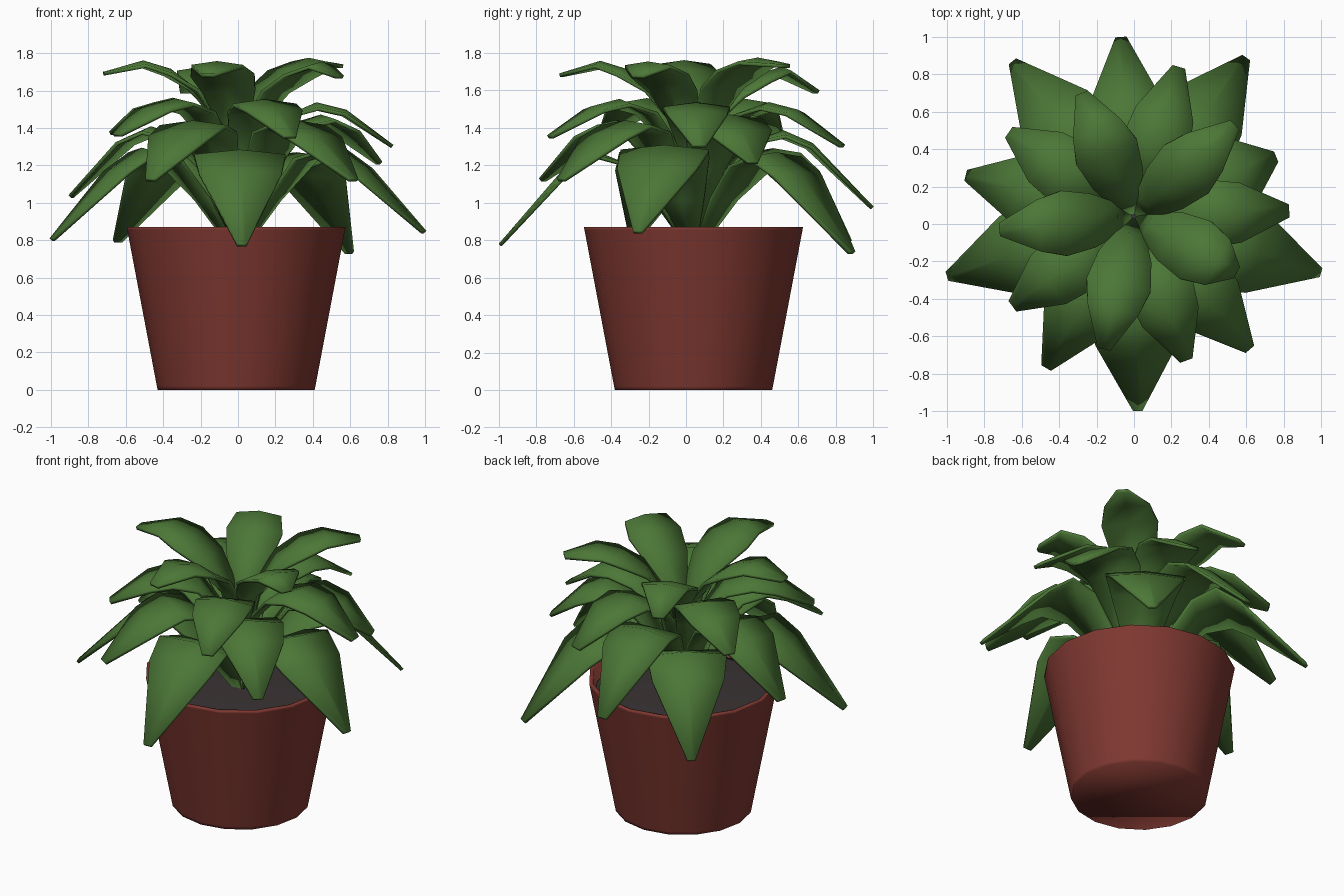
import bpy, bmesh, math
from mathutils import Vector

if "Cube" in bpy.data.objects:
    bpy.data.objects.remove(bpy.data.objects["Cube"])


def material(name, rgb):
    m = bpy.data.materials.new(name)
    m.diffuse_color = (*rgb, 1)
    m.use_nodes = True
    m.node_tree.nodes["Principled BSDF"].inputs["Base Color"].default_value = m.diffuse_color
    return m


GREEN = material("leaf green", (0.072, 0.185, 0.038))
CLAY = material("terracotta", (0.21, 0.039, 0.030))
SOIL = material("dark soil", (0.042, 0.033, 0.034))


def add_object(name, bm, mat):
    bmesh.ops.recalc_face_normals(bm, faces=bm.faces)
    me = bpy.data.meshes.new(name)
    bm.to_mesh(me)
    bm.free()
    me.materials.append(mat)
    for p in me.polygons:
        p.use_smooth = True
    ob = bpy.data.objects.new(name, me)
    bpy.context.collection.objects.link(ob)
    return ob


def lathe(name, profile, mat, centre, sides=16):
    """Turn (radius, height) points around the z axis; both ends are capped."""
    bm = bmesh.new()
    rings = []
    for r, z in profile:
        rings.append([bm.verts.new((centre[0] + r * math.cos(2 * math.pi * i / sides),
                                    centre[1] + r * math.sin(2 * math.pi * i / sides), z))
                      for i in range(sides)])
    for a, b in zip(rings, rings[1:]):
        for i in range(sides):
            j = (i + 1) % sides
            bm.faces.new((a[i], a[j], b[j], b[i]))
    bm.faces.new(rings[0])
    bm.faces.new(rings[-1])
    return add_object(name, bm, mat)


# Pot with an open top, and the soil in it
POT = (-0.01, 0.04)
lathe("pot", [(0.42, 0), (0.424, 0.02), (0.582, 0.855), (0.585, 0.87), (0.56, 0.87),
              (0.54, 0.77)], CLAY, POT)
lathe("soil", [(0.53, 0.76), (0.543, 0.785), (0.5, 0.79)], SOIL, POT)

# Leaves: three points across, grooved near the base and domed over the bend
CENTRE = Vector((0, 0.04, 0))
THICK = 0.02


def leaf(name, tip, tier):
    tip = Vector(tip)
    out = Vector((tip.x, tip.y - CENTRE.y, 0))
    reach = out.length
    out.normalize()
    side = Vector((-out.y, out.x, 0))
    mean = sum(t[2] for t in tier["tips"]) / len(tier["tips"])
    stations = [(r, z + (0.35 * (tip.z - mean) if r > 0.2 else 0), w, g)
                for r, z, w, g in tier["path"]]
    stations.append((reach, tip.z, tier["tip_width"], 0.0))
    bm = bmesh.new()
    top, low = [], []
    for k, (r, z, w, g) in enumerate(stations):
        r0, z0 = stations[max(k - 1, 0)][:2]
        r1, z1 = stations[min(k + 1, len(stations) - 1)][:2]
        n = (out * (z0 - z1) + Vector((0, 0, r1 - r0))).normalized()
        mid = CENTRE + out * r + Vector((0, 0, z))
        # g > 0 lifts the edges (groove), g < 0 drops them (dome)
        row = [mid - side * w + n * g, mid, mid + side * w + n * g]
        top.append([bm.verts.new(p) for p in row])
        low.append([bm.verts.new(p - n * THICK) for p in row])
    for k in range(len(stations) - 1):
        for s in (0, 1):
            bm.faces.new((top[k][s], top[k][s + 1], top[k + 1][s + 1], top[k + 1][s]))
            bm.faces.new((low[k][s], low[k + 1][s], low[k + 1][s + 1], low[k][s + 1]))
        for s in (0, 2):
            bm.faces.new((top[k][s], top[k + 1][s], low[k + 1][s], low[k][s]))
    for k in (0, -1):
        for s in (0, 1):
            bm.faces.new((top[k][s], top[k][s + 1], low[k][s + 1], low[k][s]))
    add_object(name, bm, GREEN)


# Four whorls of five; path is (radius, height, half width, edge lift)
TIERS = {
    "bottom_leaf": dict(
        path=[(0.03, 0.78, 0.03, 0), (0.2, 1.02, 0.12, 0.01),
              (0.37, 1.22, 0.20, 0), (0.54, 1.29, 0.245, -0.025), (0.70, 1.18, 0.22, -0.02)],
        tip_width=0.025,
        tips=[(0.60, 0.89, 0.74), (-0.65, 0.87, 0.80), (-1.0, -0.28, 0.81),
              (0.02, -1.0, 0.78), (1.0, -0.26, 0.85)]),
    "lower_leaf": dict(
        path=[(0.02, 0.78, 0.03, 0), (0.16, 1.16, 0.10, 0.01),
              (0.32, 1.37, 0.18, 0), (0.48, 1.43, 0.205, -0.025), (0.64, 1.36, 0.19, -0.02)],
        tip_width=0.03,
        tips=[(-0.07, 1.0, 0.98), (-0.90, 0.26, 1.04), (-0.47, -0.77, 1.13),
              (0.62, -0.67, 1.13), (0.76, 0.36, 1.22)]),
    "middle_leaf": dict(
        path=[(0.02, 0.90, 0.03, 0), (0.10, 1.28, 0.08, 0.01),
              (0.26, 1.48, 0.155, 0), (0.42, 1.55, 0.18, -0.025), (0.58, 1.51, 0.16, -0.02)],
        tip_width=0.035,
        tips=[(-0.67, 0.49, 1.38), (0.24, 0.84, 1.31), (0.83, 0.07, 1.31),
              (0.28, -0.73, 1.36), (-0.65, -0.44, 1.37)]),
    "top_leaf": dict(
        path=[(0.01, 1.05, 0.03, 0), (0.09, 1.42, 0.08, 0.01),
              (0.22, 1.60, 0.145, 0), (0.36, 1.71, 0.175, -0.025), (0.51, 1.755, 0.14, -0.02)],
        tip_width=0.035,
        tips=[(-0.28, 0.70, 1.60), (0.54, 0.53, 1.74), (-0.72, -0.03, 1.70),
              (-0.16, -0.67, 1.69), (0.55, -0.26, 1.68)]),
}
for name, tier in TIERS.items():
    for i, tip in enumerate(tier["tips"]):
        leaf(f"{name}_{i + 1}", tip, tier)
